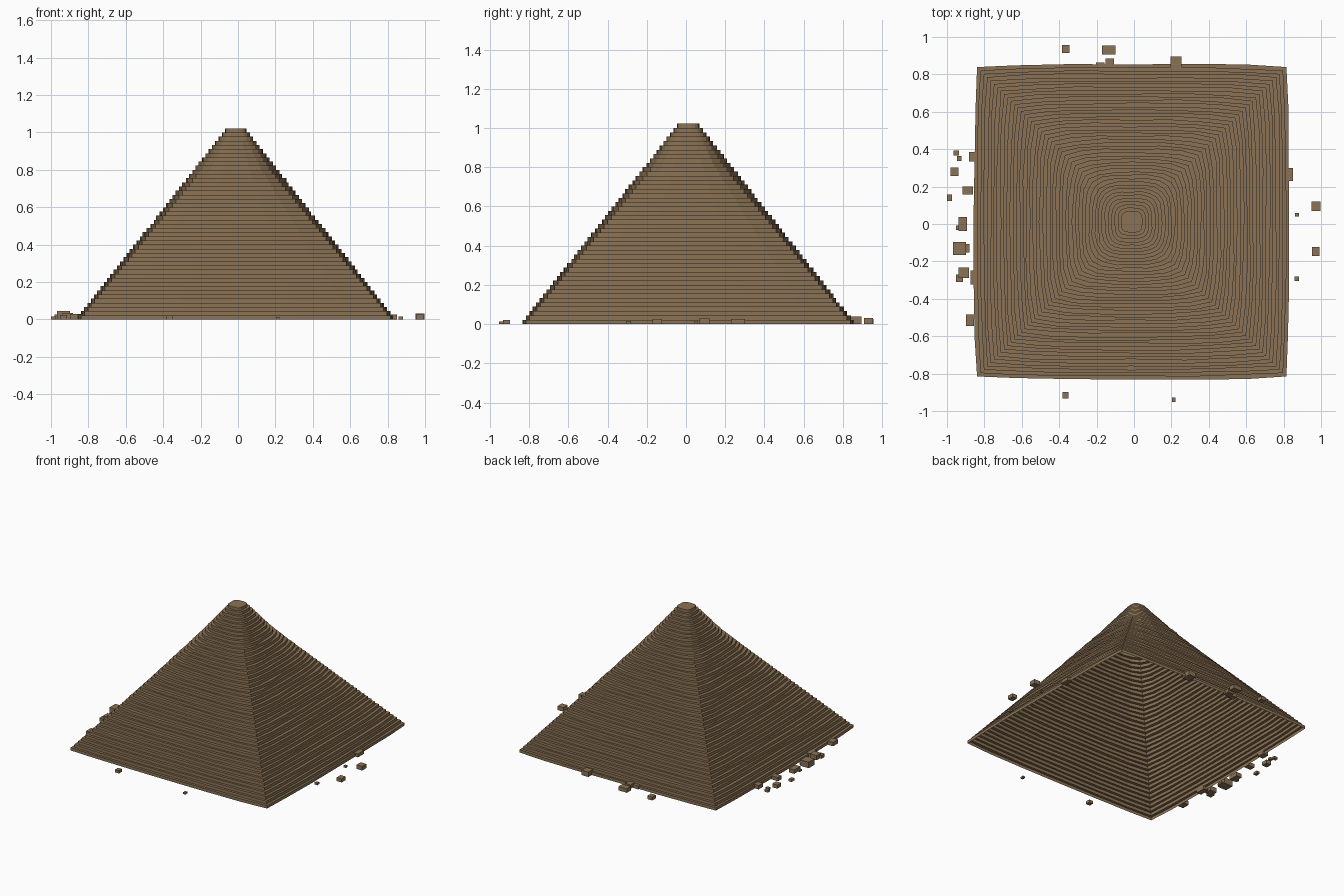
import bpy, bmesh, math, random

if "Cube" in bpy.data.objects:
    bpy.data.objects.remove(bpy.data.objects["Cube"])

random.seed(4)
LAYERS, HEIGHT = 46, 1.022
CX, CY = -0.012, 0.012

stone = bpy.data.materials.new("weathered brown stone")
stone.diffuse_color = (0.258, 0.171, 0.091, 1)
stone.use_nodes = True
stone.node_tree.nodes["Principled BSDF"].inputs["Base Color"].default_value = stone.diffuse_color


def finish(bm, name):
    bmesh.ops.recalc_face_normals(bm, faces=bm.faces)
    me = bpy.data.meshes.new(name)
    bm.to_mesh(me)
    bm.free()
    me.materials.append(stone)
    ob = bpy.data.objects.new(name, me)
    bpy.context.collection.objects.link(ob)


def course(k):
    """Outline of one stone course: a square with slightly bowed, uneven sides."""
    f = k / (LAYERS - 1)
    half = 0.843 + (0.057 - 0.843) * f
    bow = min(0.016 + 0.028 * f, half * 0.18)
    jit = 0.004 * min(1, half * 4)
    pts = []
    for side in range(4):
        a = side * math.pi / 2
        for t in (-1, -0.75, -0.4, 0, 0.4, 0.75):
            out = half - bow * abs(t) ** 4 + random.uniform(-jit, jit)
            along = t * (half - bow)
            if t == -1:
                out = half - bow
            x, y = out, along
            pts.append((CX + x * math.cos(a) - y * math.sin(a),
                        CY + x * math.sin(a) + y * math.cos(a)))
    return pts


# stepped shell, hollow and open underneath
bm = bmesh.new()
step = HEIGHT / LAYERS
prev = None
for k in range(LAYERS):
    outline = course(k)
    for z in (k * step, (k + 1) * step):
        ring = [bm.verts.new((x, y, z)) for x, y in outline]
        if prev:
            n = len(ring)
            for i in range(n):
                j = (i + 1) % n
                bm.faces.new((prev[i], prev[j], ring[j], ring[i]))
        prev = ring
bm.faces.new(prev)
finish(bm, "stepped_pyramid")

# loose blocks around the foot: x, y, width, depth
blocks = [
    (-.365, .935, .04, .043), (-.135, .93, .07, .047), (-.13, .86, .046, .05),
    (.225, .86, .058, .07), (-.18, .843, .045, .04),
    (-.95, .38, .03, .025), (-.935, .35, .025, .025), (-.96, .28, .042, .045),
    (-.987, .14, .026, .036), (-.86, .36, .045, .052), (-.888, .18, .056, .042),
    (-.915, 0, .045, .075), (-.942, -.02, .022, .025), (-.932, -.13, .07, .07),
    (-.89, -.13, .02, .045), (-.91, -.26, .055, .055), (-.933, -.29, .038, .04),
    (-.855, -.285, .04, .075), (-.877, -.515, .045, .06),
    (.973, .095, .048, .05), (.972, -.147, .042, .048), (.872, .05, .02, .02),
    (.87, -.293, .024, .024), (.83, .265, .04, .07),
    (-.367, -.915, .033, .035), (.213, -.94, .018, .025),
]
bm = bmesh.new()
for x, y, w, d in blocks:
    h = 0.65 * max(min(w, d), 0.02)
    cube = bmesh.ops.create_cube(bm, size=1)["verts"]
    bmesh.ops.scale(bm, vec=(w, d, h), verts=cube)
    bmesh.ops.translate(bm, vec=(x, y, h / 2), verts=cube)
finish(bm, "fallen_blocks")
